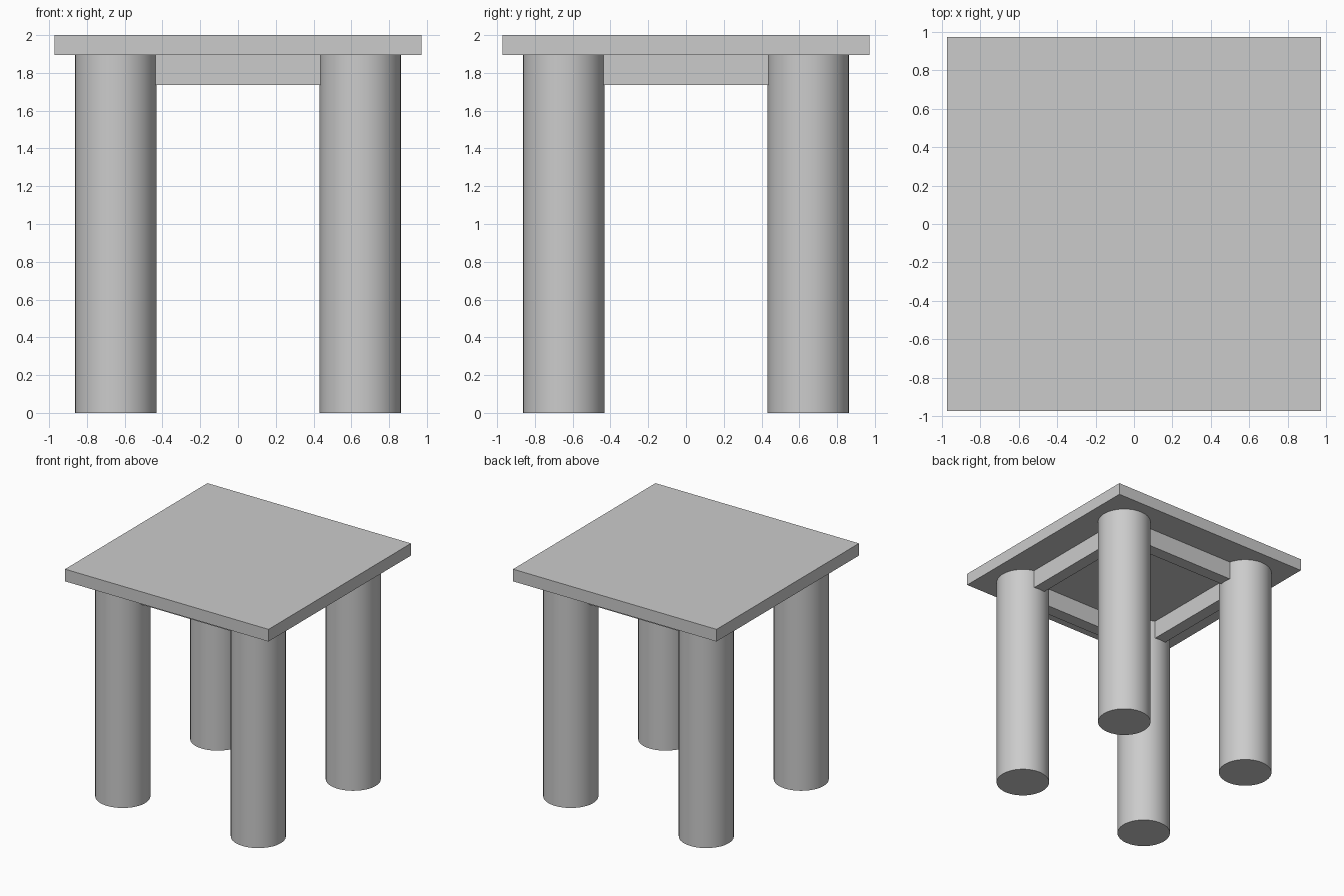
import bpy
import math

if "Cube" in bpy.data.objects:
    bpy.data.objects.remove(bpy.data.objects["Cube"], do_unlink=True)

GREY = (0.6, 0.6, 0.6, 1)
grey = bpy.data.materials.new("plain grey")
grey.use_nodes = True
grey.diffuse_color = GREY
grey.node_tree.nodes["Principled BSDF"].inputs["Base Color"].default_value = GREY

HEIGHT, TOP_SIZE, TOP_THICK = 2.0, 1.945, 0.105
UNDER = HEIGHT - TOP_THICK
LEG_POS, LEG_RADIUS = 0.648, 0.216
RAIL_LENGTH, RAIL_THICK, RAIL_HEIGHT = 0.876, 0.108, 0.16


def finish(name):
    obj = bpy.context.object
    obj.name = name
    obj.data.materials.append(grey)
    return obj


def box(name, centre, size):
    bpy.ops.mesh.primitive_cube_add(size=1, location=centre)
    obj = finish(name)
    obj.scale = size
    bpy.ops.object.transform_apply(location=False, rotation=False, scale=True)


# Square top
box("table_top", (0, 0, HEIGHT - TOP_THICK / 2), (TOP_SIZE, TOP_SIZE, TOP_THICK))

# Four round legs
for side, sx in (("left", 1), ("right", -1)):
    for end, sy in (("front", -1), ("back", 1)):
        bpy.ops.mesh.primitive_cylinder_add(
            vertices=32, radius=LEG_RADIUS, depth=UNDER,
            location=(sx * LEG_POS, sy * LEG_POS, UNDER / 2))
        finish(f"{end}_{side}_leg")
        bpy.ops.object.shade_smooth_by_angle(angle=math.radians(30))

# Apron rails between the legs
rail_z = UNDER - RAIL_HEIGHT / 2
for name, s in (("front", -1), ("back", 1)):
    box(f"{name}_rail", (0, s * LEG_POS, rail_z), (RAIL_LENGTH, RAIL_THICK, RAIL_HEIGHT))
for name, s in (("left", 1), ("right", -1)):
    box(f"{name}_rail", (s * LEG_POS, 0, rail_z), (RAIL_THICK, RAIL_LENGTH, RAIL_HEIGHT))
